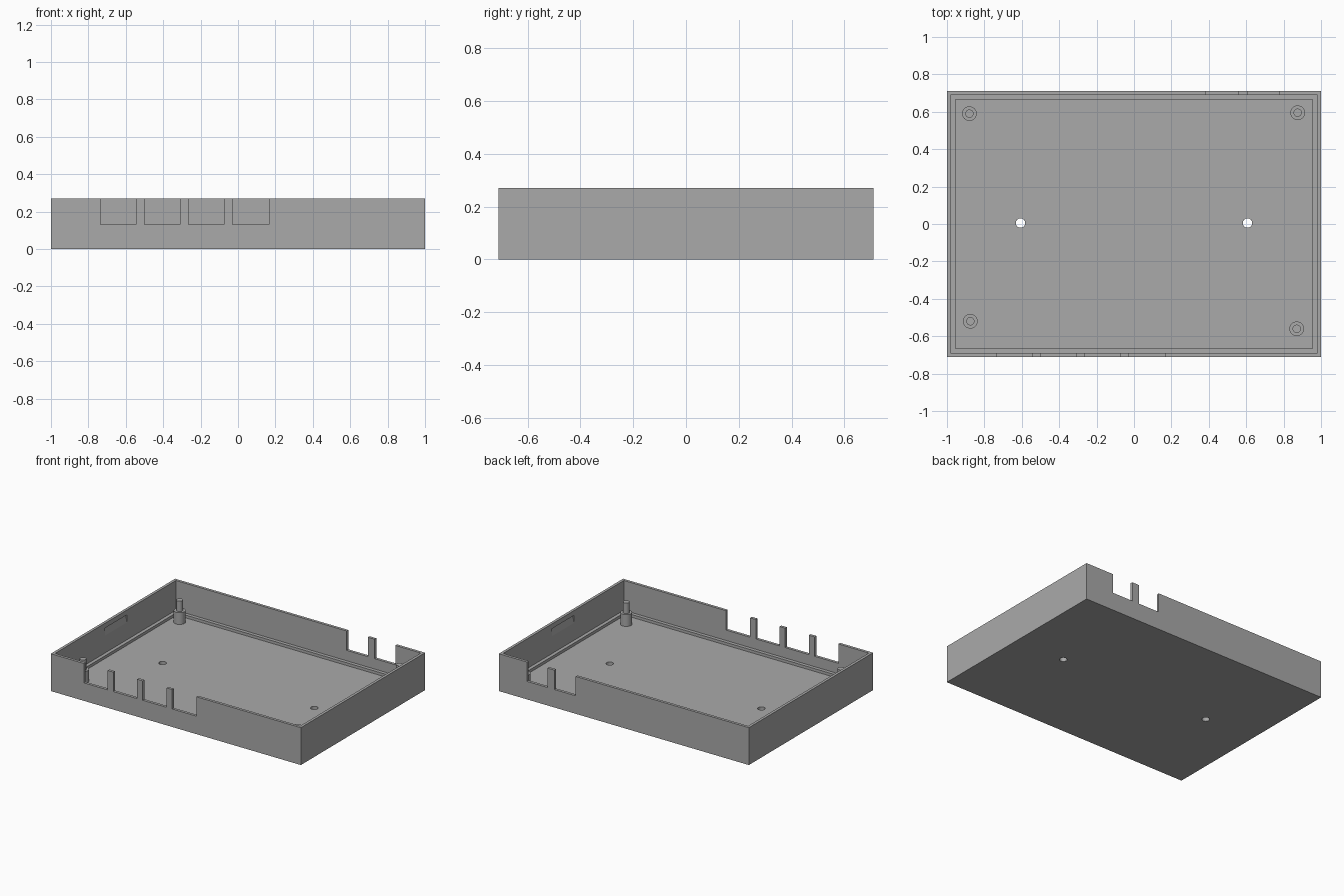
import bpy
import bmesh
from mathutils import Matrix, Vector

cube = bpy.data.objects.get("Cube")
if cube:
    bpy.data.objects.remove(cube, do_unlink=True)

W, D, H = 2.0, 1.42, 0.27      # outer size
WALL, FLOOR = 0.02, 0.035
LEDGE_W, LEDGE_H = 0.045, 0.02
SILL = 0.13                    # bottom of the port openings

grey = bpy.data.materials.new("plain_grey")
grey.use_nodes = True
colour = (0.4, 0.4, 0.4, 1)
grey.diffuse_color = colour
grey.node_tree.nodes["Principled BSDF"].inputs["Base Color"].default_value = colour


def finish(name, bm):
    bmesh.ops.recalc_face_normals(bm, faces=bm.faces)
    mesh = bpy.data.meshes.new(name)
    bm.to_mesh(mesh)
    bm.free()
    mesh.materials.append(grey)
    obj = bpy.data.objects.new(name, mesh)
    bpy.context.collection.objects.link(obj)
    return obj


def add_box(bm, x0, x1, y0, y1, z0, z1):
    size = Matrix.Diagonal((x1 - x0, y1 - y0, z1 - z0, 1))
    centre = Vector((x0 + x1, y0 + y1, z0 + z1)) / 2
    bmesh.ops.create_cube(bm, size=1, matrix=Matrix.Translation(centre) @ size)


def add_cylinder(bm, x, y, r, z0, z1):
    bmesh.ops.create_cone(bm, cap_ends=True, segments=32, radius1=r, radius2=r,
                          depth=z1 - z0,
                          matrix=Matrix.Translation((x, y, (z0 + z1) / 2)))


def add_wedge(bm, side):
    # latch recess: deepest at its top, fading out downwards
    x = side * (W / 2 - WALL)
    section = [(x - side * 0.002, 0.235), (x + side * 0.01, 0.235),
               (x - side * 0.002, 0.17)]
    face = bm.faces.new([bm.verts.new((px, -0.12, pz)) for px, pz in section])
    new = bmesh.ops.extrude_face_region(bm, geom=[face])["geom"]
    verts = [v for v in new if isinstance(v, bmesh.types.BMVert)]
    bmesh.ops.translate(bm, verts=verts, vec=(0, 0.25, 0))


# Tray: nested rectangular loops, bridged from the outside bottom to the floor
bm = bmesh.new()
rings = []
for inset, z in [(0, 0), (0, H), (WALL, H), (WALL, FLOOR + LEDGE_H),
                 (LEDGE_W, FLOOR + LEDGE_H), (LEDGE_W, FLOOR)]:
    x, y = W / 2 - inset, D / 2 - inset
    rings.append([bm.verts.new((sx * x, sy * y, z))
                  for sx, sy in [(-1, -1), (1, -1), (1, 1), (-1, 1)]])
for low, high in zip(rings, rings[1:]):
    for i in range(4):
        j = (i + 1) % 4
        bm.faces.new((low[i], low[j], high[j], high[i]))
bm.faces.new(rings[0])
bm.faces.new(rings[-1])
tray = finish("tray", bm)

# Cutter: port openings, screw holes and latch recesses
bm = bmesh.new()
for x0, x1 in [(-0.735, -0.545), (-0.5, -0.31), (-0.265, -0.075), (-0.03, 0.165)]:
    add_box(bm, x0, x1, -D / 2 - 0.05, -D / 2 + WALL + 0.01, SILL, H + 0.1)
for x0, x1 in [(0.385, 0.555), (0.61, 0.775)]:
    add_box(bm, x0, x1, D / 2 - WALL - 0.01, D / 2 + 0.05, SILL, H + 0.1)
for side in (-1, 1):
    add_cylinder(bm, side * 0.607, 0.005, 0.025, -0.1, 0.1)
    add_wedge(bm, side)
cutter = finish("opening_cutter", bm)
cutter.hide_render = True
cutter.hide_set(True)
cut = tray.modifiers.new("openings", "BOOLEAN")
cut.object = cutter
cut.solver = "EXACT"

# Corner posts, each with a locating pin
for name, x, y in [("back_right", -0.88, 0.59), ("back_left", 0.875, 0.595),
                   ("front_right", -0.875, -0.52), ("front_left", 0.87, -0.56)]:
    bm = bmesh.new()
    add_cylinder(bm, x, y, 0.039, FLOOR - 0.01, 0.12)
    add_cylinder(bm, x, y, 0.022, 0.11, 0.195)
    post = finish(name + "_post", bm)
    bpy.context.view_layer.objects.active = post
    post.select_set(True)
    bpy.ops.object.shade_smooth_by_angle()
    post.select_set(False)
